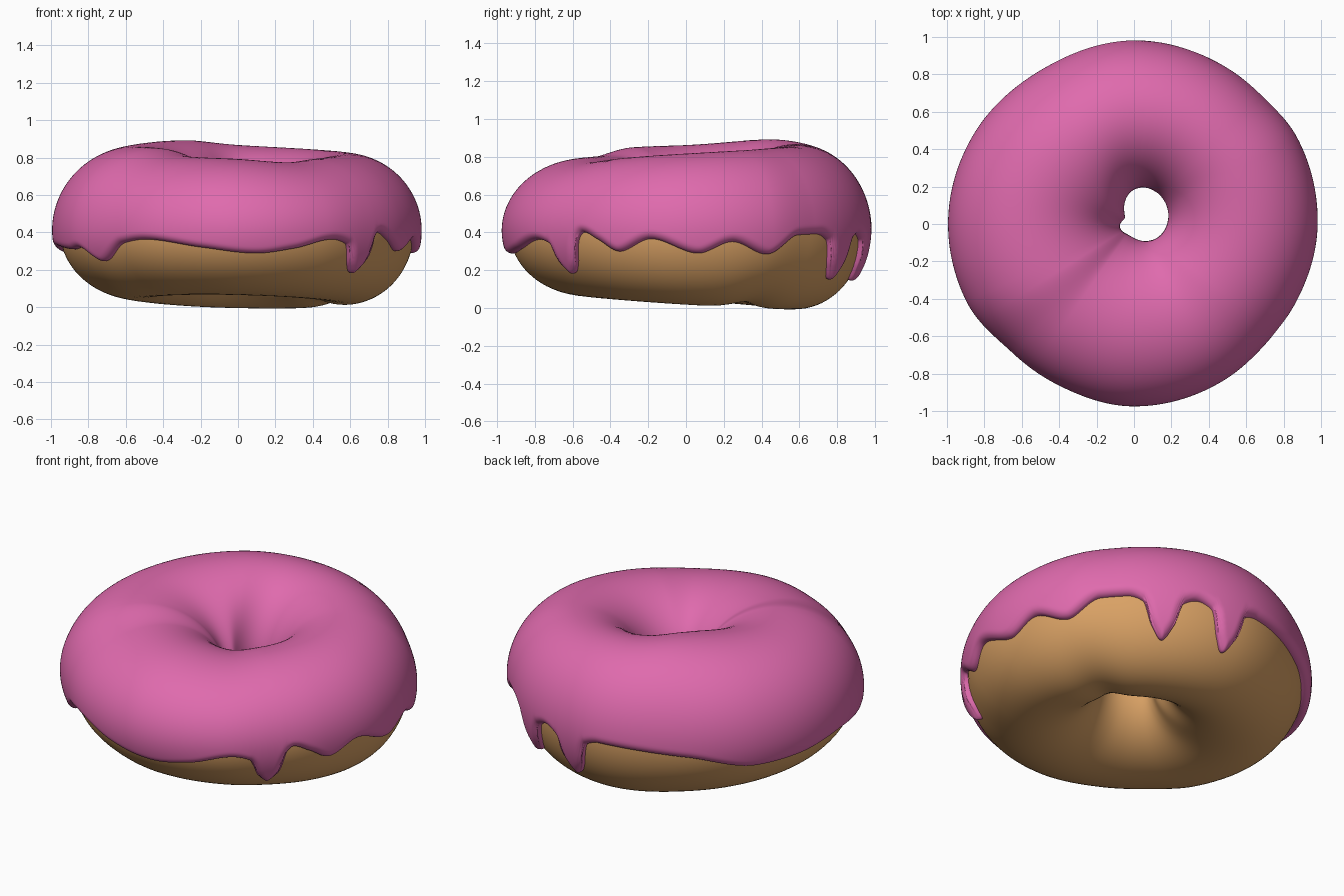
import bpy
import math
from math import sin, cos, pi, radians, sqrt, exp

if "Cube" in bpy.data.objects:
    bpy.data.objects.remove(bpy.data.objects["Cube"])


def loop(keys):
    """Smooth periodic curve through (degrees, value) keys."""
    n = len(keys)

    def key(i):
        return keys[i % n][0] + 360 * (i // n), keys[i % n][1]

    def slope(i):
        (a, u), (b, v), (c, w) = key(i - 1), key(i), key(i + 1)
        if (v - u) * (w - v) <= 0:
            return 0.0
        s, t = (v - u) / (b - a), (w - v) / (c - b)
        return 2 * s * t / (s + t)

    def f(deg):
        deg = (deg - keys[0][0]) % 360 + keys[0][0]
        i = max(j for j in range(n) if keys[j][0] <= deg)
        (a, u), (b, v) = key(i), key(i + 1)
        h = b - a
        t = (deg - a) / h
        return (u * (1 + 2 * t) * (1 - t) ** 2 + h * slope(i) * t * (1 - t) ** 2
                + v * t * t * (3 - 2 * t) + h * slope(i + 1) * t * t * (t - 1))
    return f


def bump(deg, at, width):
    d = (deg - at + 180) % 360 - 180
    return exp(-(d / width) ** 2 / 2)


# Outer radius and top height of the glazed ring, and the hanging glaze edge height
outer = loop([(0, .985), (28, .99), (45, .972), (60, .975), (90, .985), (120, .965), (150, .985),
              (180, .997), (205, .99), (227, .95), (245, .955), (270, .978), (300, .967),
              (318, .955), (335, .965)])
top = loop([(0, .815), (45, .84), (90, .865), (122, .89), (180, .86), (212, .848), (235, .805),
            (270, .79), (300, .772), (322, .79)])
edge = loop([(4, .29), (15, .35), (27, .285), (39, .385), (48, .39), (53, .36), (56, .23), (60, .155),
             (64, .23), (67, .36), (72, .39), (77, .36), (80, .22), (83.5, .15), (87, .22), (90, .37),
             (95, .395), (125, .36), (150, .28), (165, .29), (185, .325), (202, .31), (207, .32),
             (217, .25), (228, .345), (237, .362), (258, .32), (276, .29), (289, .315), (303, .362),
             (309, .34), (312, .235), (315.5, .188), (319, .235), (322, .375), (324, .40), (330, .36),
             (337.5, .30), (348.5, .365)])
MID = 0.41
GLAZE = 0.04


def section(deg):
    """Dough cross-section at an angle: centre radius, half width, upper and lower half heights."""
    a = radians(deg)
    hole = .175 + .04 * cos(a) + .06 * sin(a) - .08 * bump(deg, 138, 27)
    ro = outer(deg) - .045
    low = .03 - .035 * sin(a) - .012 * cos(a) + .03 * bump(deg, 32, 8)
    return (ro + hole) / 2, (ro - hole) / 2, top(deg) - GLAZE - MID, MID - low


def point(deg, sec, phi, off=0.0):
    c, w, hu, hl = sec
    h = hu if sin(phi) >= 0 else hl
    nr, nz = cos(phi) / w, sin(phi) / h
    m = sqrt(nr * nr + nz * nz)
    r = c + w * cos(phi) + off * nr / m
    a = radians(deg)
    return r * cos(a), r * sin(a), MID + h * sin(phi) + off * nz / m


def make(name, verts, cols, rows, closed, colour):
    last = rows if closed else rows - 1
    faces = []
    for i in range(cols):
        j = (i + 1) % cols
        for k in range(last):
            m = (k + 1) % rows
            faces.append((i * rows + k, j * rows + k, j * rows + m, i * rows + m))
    mesh = bpy.data.meshes.new(name)
    mesh.from_pydata(verts, [], faces)
    mesh.polygons.foreach_set("use_smooth", [True] * len(faces))
    mat = bpy.data.materials.new(name + " colour")
    mat.diffuse_color = colour
    mat.use_nodes = True
    mat.node_tree.nodes["Principled BSDF"].inputs["Base Color"].default_value = mat.diffuse_color
    mesh.materials.append(mat)
    obj = bpy.data.objects.new(name, mesh)
    bpy.context.collection.objects.link(obj)


# Dough ring
cols, rows = 240, 80
verts = []
for i in range(cols):
    deg = 360 * i / cols
    sec = section(deg)
    verts += [point(deg, sec, 2 * pi * k / rows) for k in range(rows)]
make("dough", verts, cols, rows, True, (.70, .36, .13, 1))

# Glaze: offset from the dough, thinning to a rounded lip along its dripping edge
cols, rows = 720, 64
degs = [360 * i / cols for i in range(cols)]
secs = [section(d) for d in degs]
edges = [math.asin((edge(d) - MID) / s[3]) for d, s in zip(degs, secs)]
step = 2 * pi / cols * .92
verts = []
for i, deg in enumerate(degs):
    inner = pi + .06 * sin(radians(3 * deg))
    for k in range(rows):
        phi = edges[i] + (inner - edges[i]) * (k / (rows - 1)) ** 1.6
        d = (inner - phi) * .4
        if phi - edges[i] < .8:
            near = min((step * j) ** 2 + ((phi - edges[(i + j) % cols]) * .41) ** 2
                       for j in range(-22, 23))
            d = min(d, sqrt(near))
        u = 1 - min(d / .05, 1)
        verts.append(point(deg, secs[i], phi, -.006 + (GLAZE + .008) * sqrt(max(0, 1 - u * u))))
make("glaze", verts, cols, rows, False, (.74, .145, .42, 1))
